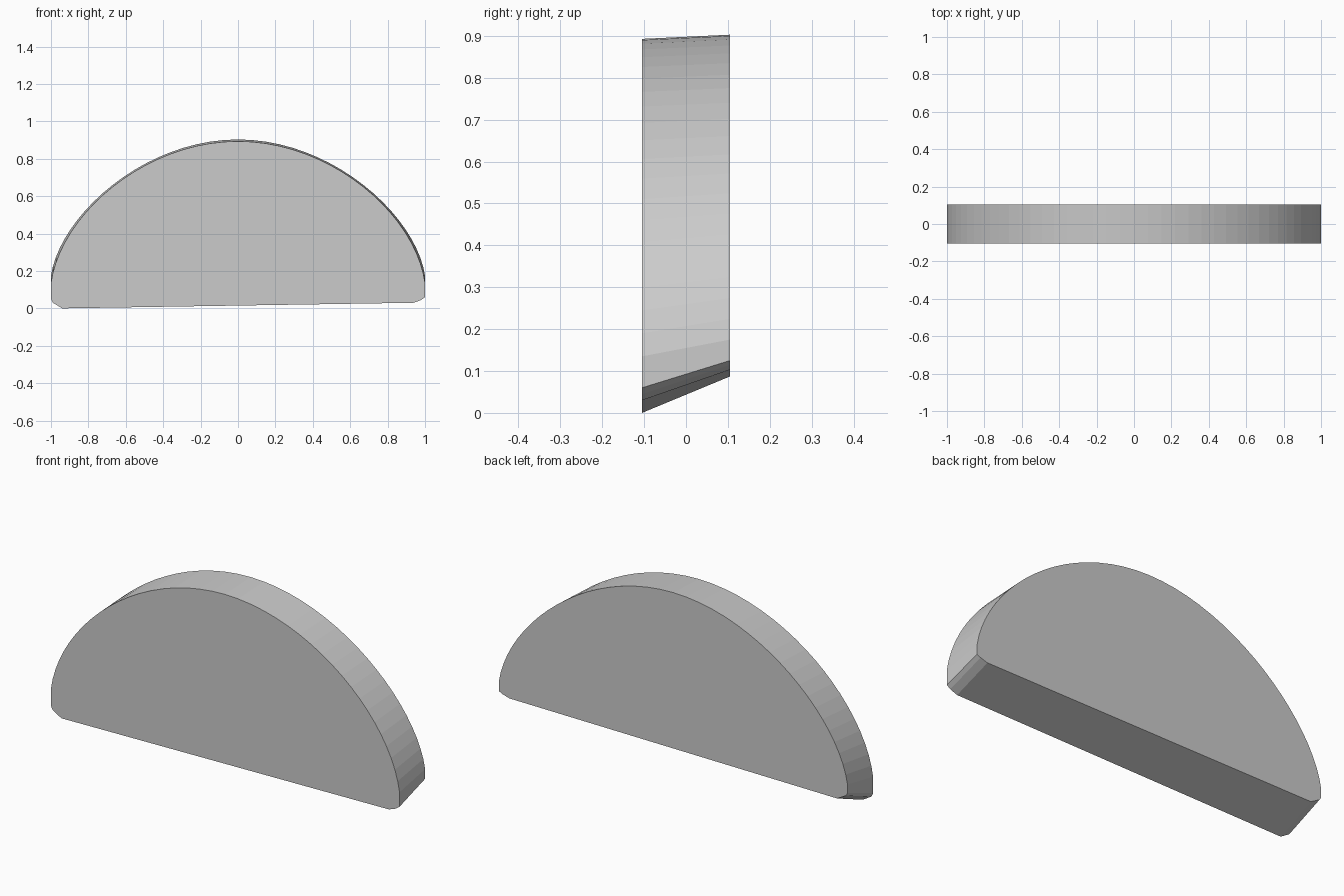
import bpy
import bmesh

cube = bpy.data.objects.get("Cube")
if cube:
    bpy.data.objects.remove(cube, do_unlink=True)

# Single plain grey
grey = bpy.data.materials.new("plain_grey")
grey.use_nodes = True
colour = (0.6, 0.6, 0.6, 1)
grey.diffuse_color = colour
grey.node_tree.nodes["Principled BSDF"].inputs["Base Color"].default_value = colour

STEPS = 20


def dome_half(top, end):
    """Points of a smooth quarter curve from the crown down to one end."""
    ctrl = [(0, top), (0.5, top), (0.95, 0.5), (1, end)]
    pts = []
    for i in range(STEPS + 1):
        t = i / STEPS
        w = [(1 - t) ** 3, 3 * t * (1 - t) ** 2, 3 * t * t * (1 - t), t ** 3]
        pts.append(tuple(sum(k * p[a] for k, p in zip(w, ctrl)) for a in (0, 1)))
    return pts


def outline(top, end, left_corner, right_corner):
    """Closed profile: dome, clipped right corner, base, clipped left corner."""
    half = dome_half(top, end)
    mirrored = [(-x, z) for x, z in half[:0:-1]]
    xs = (1, 0.98, 0.94)
    right = list(zip(xs, right_corner))
    left = [(-x, z) for x, z in zip((1, 0.99, 0.94), left_corner)][::-1]
    return mirrored + half + right + left


front = outline(0.893, 0.135, (0.05, 0.03, 0.0), (0.06, 0.045, 0.03))
back = outline(0.903, 0.175, (0.13, 0.115, 0.087), (0.125, 0.115, 0.103))

# Half-round slab joining the front profile to the raised back profile
bm = bmesh.new()
rings = [[bm.verts.new((x, y, z)) for x, z in profile]
         for y, profile in ((-0.105, front), (0.105, back))]
bm.faces.new(rings[0])
bm.faces.new(rings[1][::-1])
count = len(front)
for i in range(count):
    j = (i + 1) % count
    bm.faces.new((rings[0][i], rings[0][j], rings[1][j], rings[1][i]))
bmesh.ops.recalc_face_normals(bm, faces=bm.faces)

mesh = bpy.data.meshes.new("half_round_slab")
bm.to_mesh(mesh)
bm.free()
mesh.materials.append(grey)
slab = bpy.data.objects.new("half_round_slab", mesh)
bpy.context.collection.objects.link(slab)
